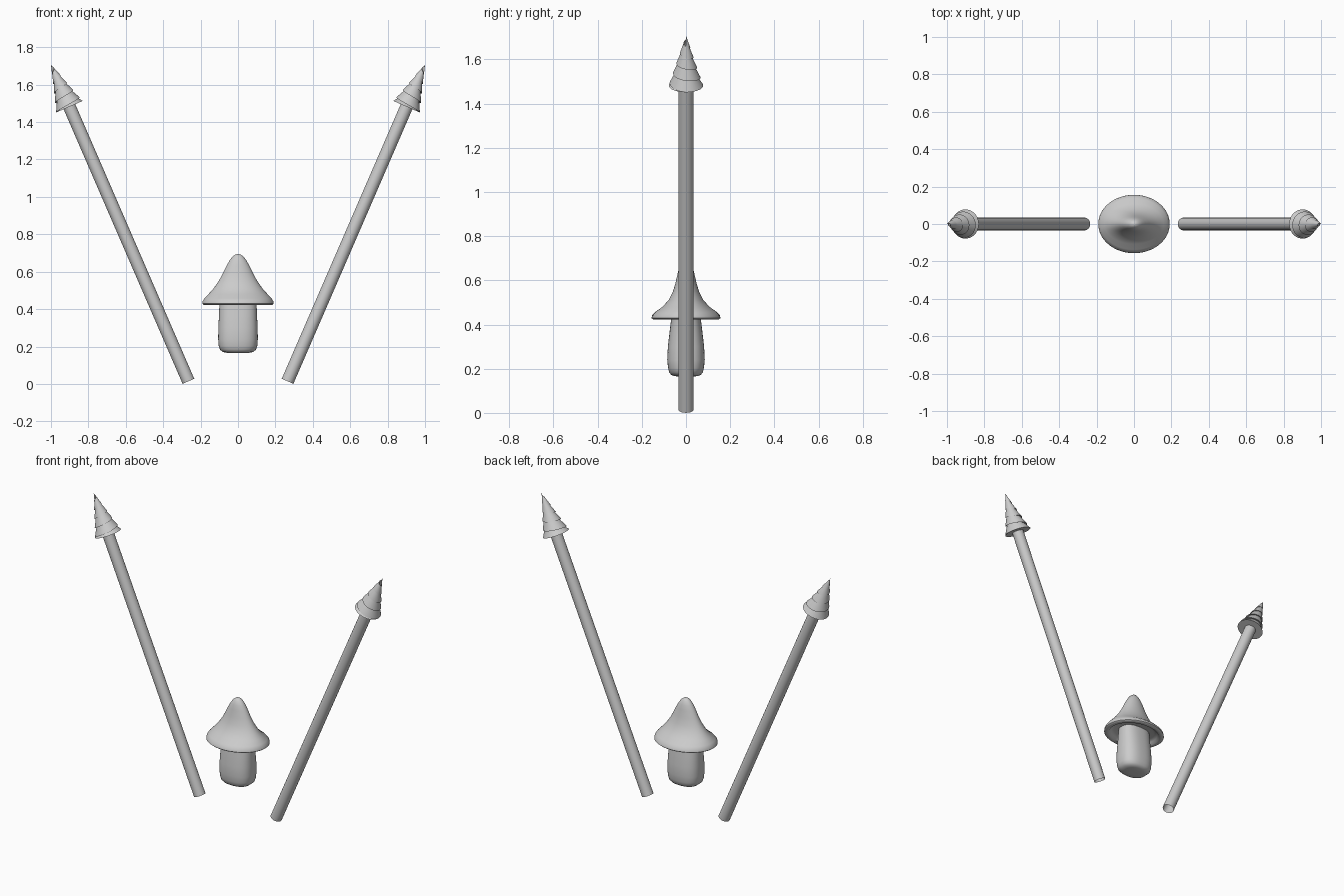
import bpy, bmesh
from math import sin, cos, pi, radians, copysign
from mathutils import Matrix, Vector

if "Cube" in bpy.data.objects:
    bpy.data.objects.remove(bpy.data.objects["Cube"])


def finish(bm, name, angle=40):
    bmesh.ops.recalc_face_normals(bm, faces=bm.faces)
    me = bpy.data.meshes.new(name)
    bm.to_mesh(me)
    bm.free()
    ob = bpy.data.objects.new(name, me)
    bpy.context.collection.objects.link(ob)
    bpy.ops.object.select_all(action='DESELECT')
    ob.select_set(True)
    bpy.context.view_layer.objects.active = ob
    bpy.ops.object.shade_smooth_by_angle(angle=radians(angle))
    return ob


def loft(name, rows, power=2.0, seg=64, caps=True, angle=40):
    """Stack of superellipse rings given as (z, x radius, y radius)."""
    bm = bmesh.new()
    e = 2 / power
    rings = []
    for z, rx, ry in rows:
        ring = []
        for i in range(seg):
            c, s = cos(2 * pi * i / seg), sin(2 * pi * i / seg)
            ring.append(bm.verts.new((rx * copysign(abs(c) ** e, c),
                                      ry * copysign(abs(s) ** e, s), z)))
        rings.append(ring)
    for a, b in zip(rings, rings[1:]):
        for i in range(seg):
            j = (i + 1) % seg
            bm.faces.new((a[i], a[j], b[j], b[i]))
    if caps:
        bm.faces.new(rings[0])
        bm.faces.new(rings[-1])
    return finish(bm, name, angle)


def spiral_tip(name, base, height, r_lip=0.078, r_groove=0.064, turns=5, seg=36):
    """Cone wrapped by one helical lip, built along z."""
    bm = bmesh.new()
    lips, grooves = [], []
    for k in range(turns * seg + seg + 1):
        t = (k - seg) / (turns * seg)
        a = -2 * pi * k / seg
        tl, tg = max(t, 0), max(t + 0.012, 0)
        tg = min(tg, 1)
        for t1, r, out in ((tl, r_lip, lips), (tg, r_groove, grooves)):
            rr = max(r * (1 - t1), 0.0005)
            out.append(bm.verts.new((rr * cos(a), rr * sin(a), base + height * t1)))
    for k in range(len(lips) - 1):
        if k >= seg:
            bm.faces.new((grooves[k], grooves[k + 1], lips[k + 1], lips[k]))
        if k + seg + 1 < len(lips):
            m = k + seg
            bm.faces.new((lips[k], lips[k + 1], grooves[m + 1], grooves[m]))
    # base disc
    c = bm.verts.new((0, 0, base))
    for k in range(seg):
        bm.faces.new((lips[k], lips[k + 1], c))
    bmesh.ops.remove_doubles(bm, verts=bm.verts, dist=0.00005)
    return finish(bm, name, 35)


# stem: rounded block, slimmer towards the top
loft("stem", [
    (0.165, 0.03, 0.025), (0.166, 0.06, 0.05), (0.171, 0.082, 0.066),
    (0.183, 0.096, 0.076), (0.203, 0.103, 0.081), (0.24, 0.106, 0.085),
    (0.30, 0.105, 0.082), (0.36, 0.102, 0.075), (0.41, 0.100, 0.069),
    (0.47, 0.096, 0.062)], power=2.5)

# cap: bell shape with a recessed underside
loft("cap", [
    (0.445, 0.05, 0.04), (0.445, 0.13, 0.10), (0.438, 0.150, 0.118),
    (0.425, 0.160, 0.127), (0.423, 0.183, 0.149), (0.429, 0.191, 0.156),
    (0.442, 0.189, 0.153), (0.458, 0.179, 0.137), (0.48, 0.158, 0.107),
    (0.51, 0.131, 0.079), (0.55, 0.103, 0.059), (0.59, 0.081, 0.047),
    (0.63, 0.062, 0.038), (0.66, 0.045, 0.031), (0.68, 0.030, 0.022),
    (0.691, 0.016, 0.013), (0.695, 0.004, 0.004)], angle=50)

# leaning poles with spiral tips, mirrored left and right
lean = Matrix.Translation((0.265, 0, 0.014)) @ Matrix.Rotation(radians(23.43), 4, 'Y')
for side, label in ((1, "right"), (-1, "left")):
    mirror = Matrix.Scale(side, 4, Vector((1, 0, 0)))
    pole = loft(label + "_pole", [(0, 0.034, 0.034), (1.61, 0.034, 0.034)],
                seg=32, caps=False)
    tip = spiral_tip(label + "_spiral_tip", 1.60, 0.248)
    for ob in (pole, tip):
        ob.data.transform(mirror @ lean)
        if side < 0:
            ob.data.flip_normals()
